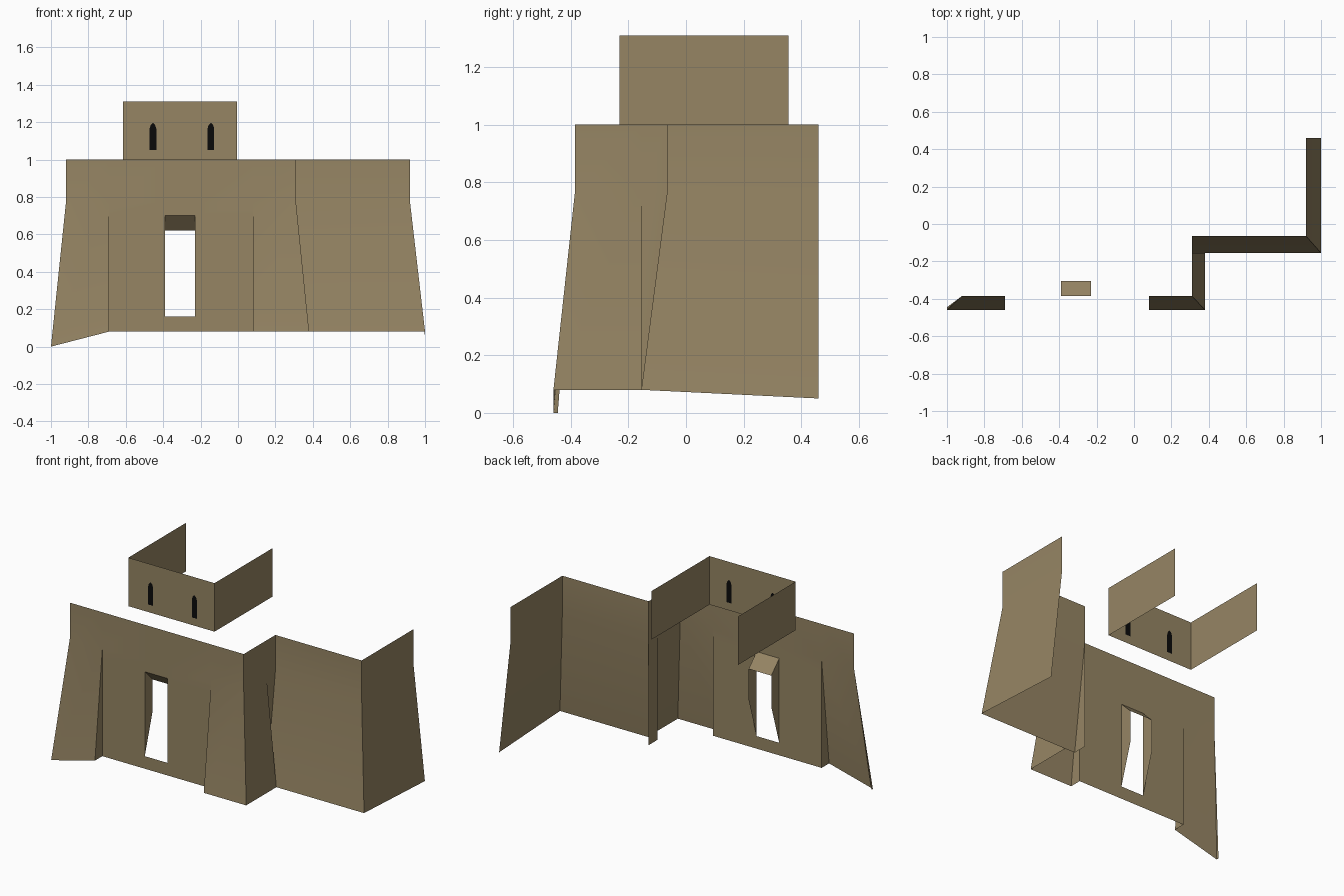
import bpy, bmesh

if "Cube" in bpy.data.objects:
    bpy.data.objects.remove(bpy.data.objects["Cube"])

def material(name, col):
    m = bpy.data.materials.new(name)
    m.diffuse_color = (*col, 1)
    m.use_nodes = True
    m.node_tree.nodes["Principled BSDF"].inputs["Base Color"].default_value = m.diffuse_color
    return m

ADOBE = material("adobe", (0.305, 0.235, 0.127))
BLACK = material("window black", (0.003, 0.003, 0.003))

def build(name, faces, mat):
    """Make one open surface from a list of polygons, welding shared corners."""
    bm = bmesh.new()
    for pts in faces:
        bm.faces.new([bm.verts.new(p) for p in pts])
    bmesh.ops.remove_doubles(bm, verts=bm.verts, dist=0.0005)
    me = bpy.data.meshes.new(name)
    bm.to_mesh(me)
    bm.free()
    me.materials.append(mat)
    ob = bpy.data.objects.new(name, me)
    bpy.context.collection.objects.link(ob)
    bpy.ops.object.select_all(action='DESELECT')
    ob.select_set(True)
    bpy.context.view_layer.objects.active = ob
    bpy.ops.object.shade_smooth_by_angle(angle=0.5)
    return ob

# Main levels: foot, bend in the batter, parapet
FOOT, BEND, TOP = 0.08, 0.77, 1.0
FB, FT = -0.46, -0.385        # front wall y at foot and top
SB, ST = -0.155, -0.065       # set-back wall y at foot and top
BACK = 0.46
XB, XT = 0.38, 0.31           # block side wall x at foot and top
D0, D1 = -0.39, -0.23         # door sides
L, R = -0.69, 0.08            # inner edges of the buttresses

# Front wall: recessed middle with a door hole, plain band above
def xz(x0, x1, z0, z1, y=FT):
    return [(x0, y, z0), (x1, y, z0), (x1, y, z1), (x0, y, z1)]

cols, rows = [L, D0, D1, R], [FOOT, 0.16, 0.70, BEND]
wall = [xz(cols[i], cols[i + 1], rows[j], rows[j + 1])
        for i in range(3) for j in range(3) if (i, j) != (1, 1)]
band = [-0.92] + cols + [XT]
wall += [xz(a, b, BEND, TOP) for a, b in zip(band, band[1:])]
# sloping buttresses either side, with triangular cheeks
wall.append([(-1, FB, 0), (L, FB, FOOT), (L, FT, BEND), (-0.92, FT, BEND)])
wall.append([(R, FB, FOOT), (XB, FB, FOOT), (XT, FT, BEND), (R, FT, BEND)])
wall.append([(L, FB, FOOT), (L, FT, FOOT), (L, FT, BEND)])
wall.append([(R, FT, FOOT), (R, FB, FOOT), (R, FT, BEND)])
# sliver returning round the left corner
wall.append([(-1, FB, 0), (-0.92, FT, BEND), (-1, FB + 0.015, 0)])
# battered side of the block, ending against the set-back wall
wall.append([(XB, FB, FOOT), (XB, SB, FOOT), (XT, SB, BEND), (XT, FT, BEND)])
wall.append([(XT, FT, BEND), (XT, SB, BEND), (XT, SB, TOP), (XT, FT, TOP)])
wall.append([(XT, SB, FOOT), (XT, ST, FOOT), (XT, ST, BEND), (XT, SB, BEND)])
wall.append([(XT, SB, BEND), (XT, ST, BEND), (XT, ST, TOP), (XT, SB, TOP)])
wall.append([(XB, SB, FOOT), (XT, SB, FOOT), (XT, SB, BEND)])
build("front_block", wall, ADOBE)

# Door reveal: tapering jambs and sloping lintel
yi = -0.305
reveal = [[(x, FT, 0.16), (x, FT, 0.70), (x, yi, 0.62), (x, yi, 0.42)] for x in (D0, D1)]
reveal.append([(D0, FT, 0.70), (D1, FT, 0.70), (D1, yi, 0.62), (D0, yi, 0.62)])
build("door_reveal", reveal, ADOBE)

# Set-back wing: battered front and right-hand walls
wing = [
    [(XT, SB, FOOT), (1, SB, FOOT), (0.92, ST, BEND), (XT, ST, BEND)],
    xz(XT, 0.92, BEND, TOP, ST),
    [(1, SB, FOOT), (1, BACK, 0.05), (0.92, BACK, BEND), (0.92, ST, BEND)],
    [(0.92, ST, BEND), (0.92, BACK, BEND), (0.92, BACK, TOP), (0.92, ST, TOP)],
]
build("wing_walls", wing, ADOBE)

# Upper room: three upright walls, open at the back
T0, T1, TY, TBK, TZ = -0.615, -0.005, -0.23, 0.355, 1.31
room = [xz(T0, T1, TOP, TZ, TY)]
for x in (T0, T1):
    room.append([(x, TY, TOP), (x, TBK, TOP), (x, TBK, TZ), (x, TY, TZ)])
build("upper_room", room, ADOBE)

# Pointed windows, shown on both faces of the upper wall
outline = [(-0.018, 1.05), (0.018, 1.05), (0.018, 1.165), (0.012, 1.185),
           (0, 1.197), (-0.012, 1.185), (-0.018, 1.165)]
for i, cx in enumerate((-0.455, -0.145)):
    faces = [[(cx + x, TY + s * 0.003, z) for x, z in outline[::-s]] for s in (-1, 1)]
    build(f"window_{i + 1}", faces, BLACK)
